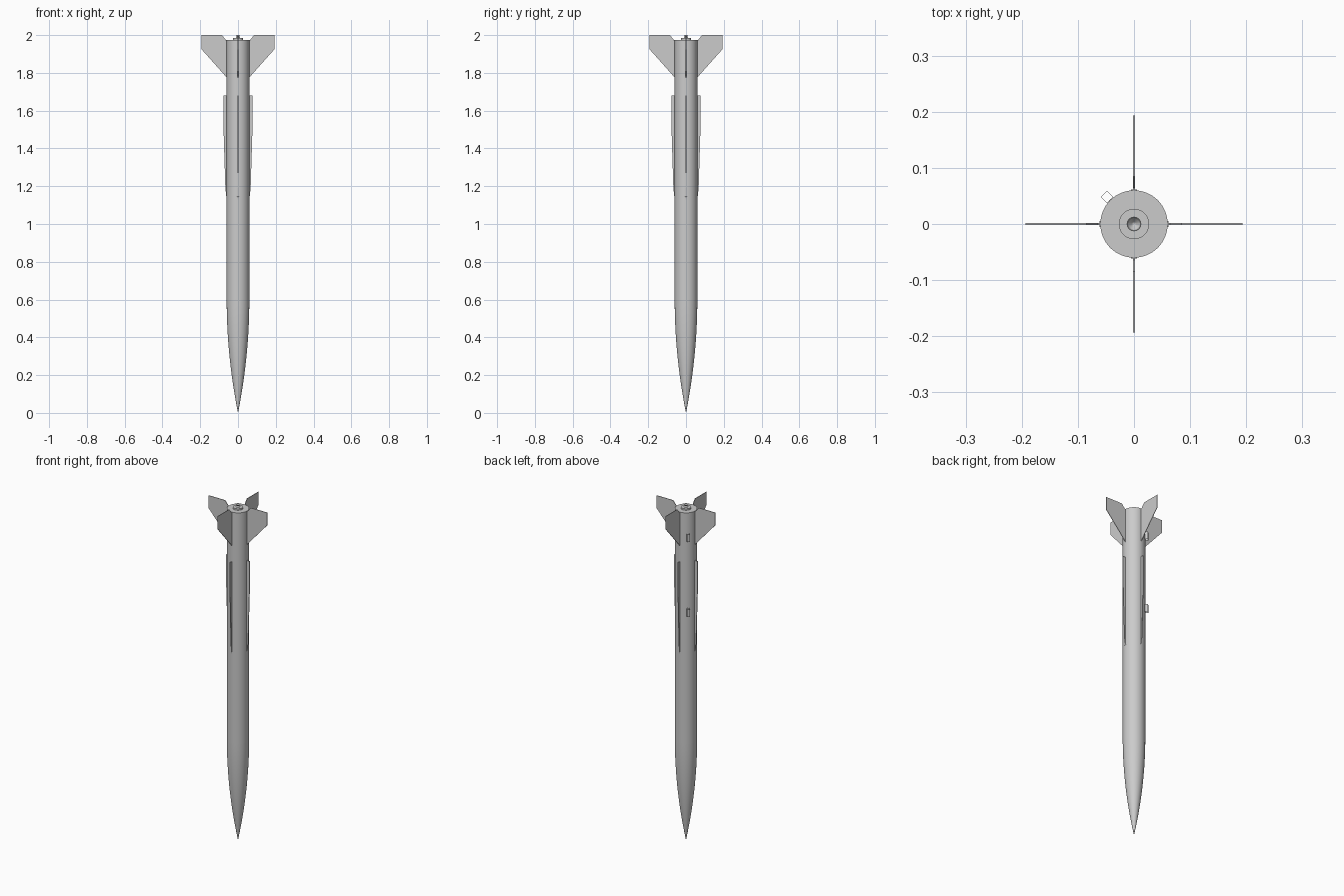
import bpy, bmesh, math
from mathutils import Matrix, Vector

if "Cube" in bpy.data.objects:
    bpy.data.objects.remove(bpy.data.objects["Cube"], do_unlink=True)

grey = bpy.data.materials.new("light_grey")
grey.use_nodes = True
grey.diffuse_color = (0.6, 0.6, 0.6, 1)
grey.node_tree.nodes["Principled BSDF"].inputs["Base Color"].default_value = (0.6, 0.6, 0.6, 1)

BODY_R = 0.06
BODY_TOP = 1.975
NOSE_Z = 0.6


def finish(name, bm, smooth=False):
    bmesh.ops.recalc_face_normals(bm, faces=bm.faces)
    mesh = bpy.data.meshes.new(name)
    bm.to_mesh(mesh)
    bm.free()
    mesh.materials.append(grey)
    obj = bpy.data.objects.new(name, mesh)
    bpy.context.collection.objects.link(obj)
    if smooth:
        bpy.ops.object.select_all(action="DESELECT")
        obj.select_set(True)
        bpy.context.view_layer.objects.active = obj
        bpy.ops.object.shade_smooth_by_angle(angle=math.radians(35))
    return obj


def lathe(name, profile, steps=64):
    """Turn a list of (radius, z) points round the z axis."""
    bm = bmesh.new()
    verts = [bm.verts.new((r, 0, z)) for r, z in profile]
    edges = [bm.edges.new(pair) for pair in zip(verts, verts[1:])]
    bmesh.ops.spin(bm, geom=verts + edges, cent=(0, 0, 0), axis=(0, 0, 1),
                   angle=math.tau, steps=steps)
    bmesh.ops.remove_doubles(bm, verts=bm.verts, dist=1e-5)
    return finish(name, bm, smooth=True)


def plate(name, outline, thickness, angle):
    """Extrude a radial (radius, z) outline and turn it about z."""
    bm = bmesh.new()
    face = bm.faces.new([bm.verts.new((r, -thickness / 2, z)) for r, z in outline])
    ext = bmesh.ops.extrude_face_region(bm, geom=[face])
    moved = [v for v in ext["geom"] if isinstance(v, bmesh.types.BMVert)]
    bmesh.ops.translate(bm, verts=moved, vec=Vector((0, thickness, 0)))
    bmesh.ops.rotate(bm, verts=bm.verts, cent=(0, 0, 0),
                     matrix=Matrix.Rotation(angle, 3, "Z"))
    return finish(name, bm)


# Nose cone: parabolic curve running tangent into the body
nose = []
for i in range(25):
    z = NOSE_Z * i / 24
    nose.append((BODY_R * (1 - (1 - z / NOSE_Z) ** 2), z))
lathe("nose_cone", nose)

# Body tube with a flat aft end
lathe("body_tube", [(BODY_R, NOSE_Z), (BODY_R, BODY_TOP), (0, BODY_TOP)])

# Motor retainer and hollow flared nozzle
lathe("motor_retainer", [(0.027, BODY_TOP), (0.027, 1.984), (0, 1.984)], 48)
lathe("nozzle", [(0.011, 1.984), (0.006, 1.99), (0.013, 1.999), (0.0115, 1.999),
                 (0.004, 1.989), (0, 1.986)], 32)

# Four tail fins, each in line with a strake and its base strip
fin = [(0.055, 1.77), (0.193, 1.925), (0.193, 2.0), (0.085, 2.0), (0.064, 1.974), (0.055, 1.974)]
strake = [(0.055, 1.13), (0.06, 1.13), (0.067, 1.19), (0.0765, 1.5), (0.0765, 1.68), (0.055, 1.68)]
base = [(0.055, 1.14), (0.0615, 1.145), (0.0615, 1.68), (0.055, 1.68)]
for i, side in enumerate(("left", "back", "right", "front")):
    turn = i * math.pi / 2
    plate(side + "_fin", fin, 0.003, turn)
    plate(side + "_strake", strake, 0.004, turn)
    plate(side + "_strake_base", base, 0.011, turn)

# Two open square launch lugs on the back right of the body
for name, z in (("upper_launch_lug", 1.83), ("lower_launch_lug", 1.385)):
    bm = bmesh.new()
    bmesh.ops.create_cube(bm, size=1, matrix=Matrix.Diagonal((0.0155, 0.0155, 0.045, 1)))
    caps = [f for f in bm.faces if abs(f.normal.z) > 0.9]
    bmesh.ops.delete(bm, geom=caps, context="FACES")
    bmesh.ops.transform(bm, verts=bm.verts, matrix=Matrix.Rotation(math.radians(135), 4, "Z")
                        @ Matrix.Translation((0.068, 0, z)))
    lug = finish(name, bm)
    wall = lug.modifiers.new("wall", "SOLIDIFY")
    wall.thickness = 0.001
